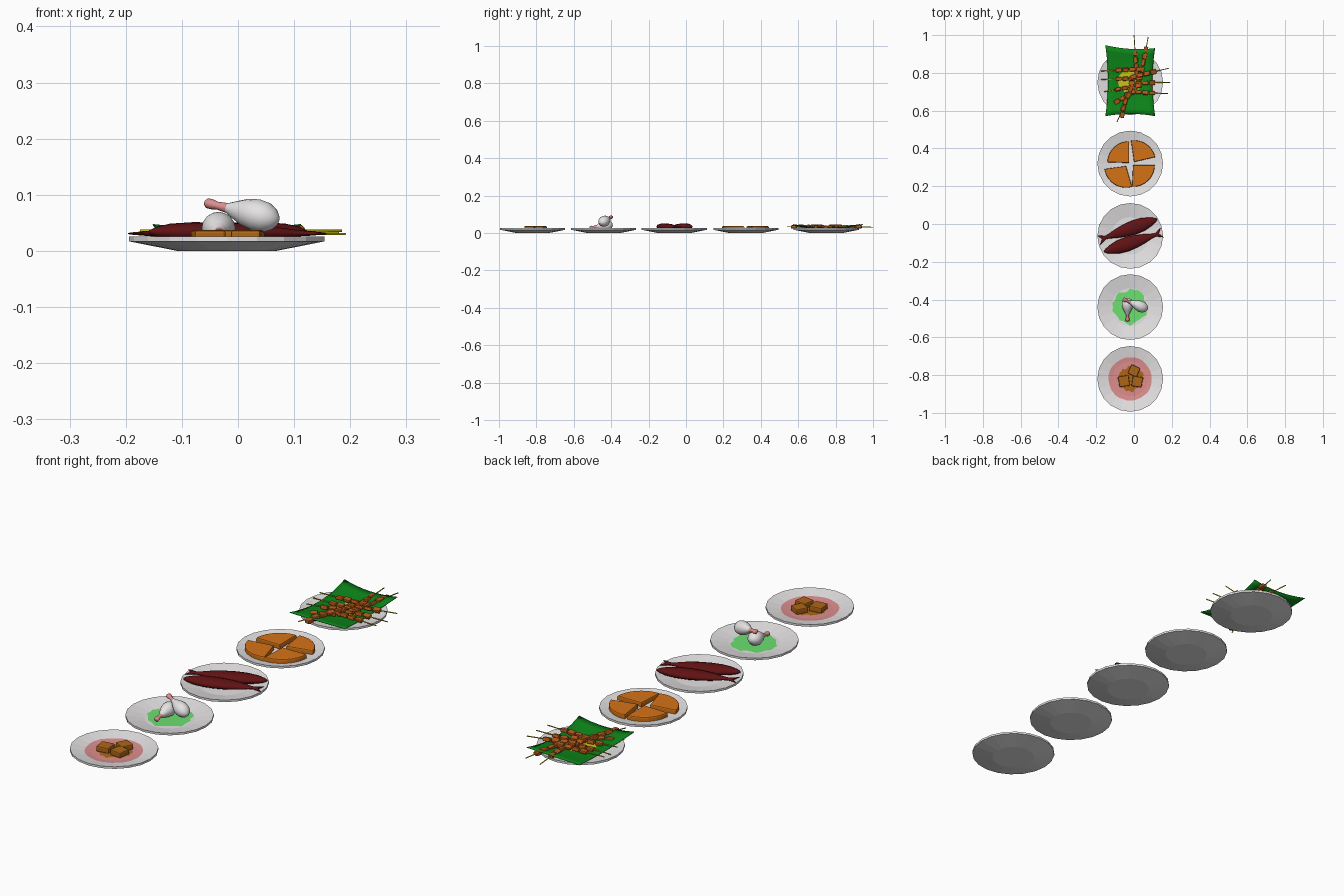
import bpy, bmesh, math, random
from mathutils import Vector, Matrix

if "Cube" in bpy.data.objects:
    bpy.data.objects.remove(bpy.data.objects["Cube"])

random.seed(4)
PX = -0.02  # shared x of all plate centres


def material(name, r, g, b):
    m = bpy.data.materials.new(name)
    m.diffuse_color = (r, g, b, 1)
    m.use_nodes = True
    m.node_tree.nodes["Principled BSDF"].inputs["Base Color"].default_value = m.diffuse_color
    return m


WHITE = material("white", 0.78, 0.76, 0.76)
PINK = material("pink", 0.72, 0.27, 0.27)
LIME = material("light_green", 0.15, 0.75, 0.16)
ORANGE = material("orange", 0.66, 0.17, 0.008)
BROWN = material("brown", 0.42, 0.13, 0.008)
MAROON = material("dark_red", 0.12, 0.006, 0.007)
LEAF = material("leaf_green", 0.004, 0.24, 0.01)
YELLOW = material("yellow", 0.58, 0.55, 0.01)
MEAT = material("grilled_meat", 0.46, 0.10, 0.01)


def finish(name, bm, mats, smooth=False, loc=(0, 0, 0)):
    bmesh.ops.recalc_face_normals(bm, faces=bm.faces)
    me = bpy.data.meshes.new(name)
    bm.to_mesh(me)
    bm.free()
    for m in mats:
        me.materials.append(m)
    for p in me.polygons:
        p.use_smooth = smooth
    ob = bpy.data.objects.new(name, me)
    ob.location = loc
    bpy.context.collection.objects.link(ob)
    return ob


def surface_z(r):
    """Height of the plate's upper surface at radius r."""
    return 0.012 + max(0, r - 0.1) / 0.074 * 0.014


def bridge(bm, a, b, mat=0):
    n = len(a)
    for i in range(n):
        bm.faces.new((a[i], a[(i + 1) % n], b[(i + 1) % n], b[i])).material_index = mat


def cap(bm, ring, co, mat=0):
    c = bm.verts.new(co)
    for i in range(len(ring)):
        bm.faces.new((ring[i], ring[(i + 1) % len(ring)], c)).material_index = mat


def plate(y):
    bm = bmesh.new()
    n = 20
    rings = [[bm.verts.new((r * math.cos(math.tau * i / n), r * math.sin(math.tau * i / n), z))
              for i in range(n)]
             for r, z in [(0.088, 0), (0.174, 0.017), (0.174, 0.026), (0.1, 0.012)]]
    for a, b in zip(rings, rings[1:]):
        bridge(bm, a, b)
    bm.faces.new(rings[0])
    bm.faces.new(rings[-1])
    finish("plate", bm, [WHITE], loc=(PX, y, 0))


def sauce(name, x, y, r, wobble, lift, mat, n=36):
    """Thin puddle that follows the plate surface."""
    bm = bmesh.new()
    radii = [r * (1 + random.uniform(-wobble, wobble)) for _ in range(n)]
    rings = []
    for k in (0.5, 0.8, 1.0):
        ring = []
        for i in range(n):
            q = radii[i] * k
            a = math.tau * i / n
            ring.append(bm.verts.new((q * math.cos(a), q * math.sin(a), surface_z(q) + lift)))
        rings.append(ring)
    for a, b in zip(rings, rings[1:]):
        bridge(bm, a, b)
    cap(bm, rings[0], (0, 0, 0.012 + lift))
    finish(name, bm, [mat], loc=(x, y, 0))


def loft(name, p0, p1, sections, mats, split=0, n=16, fork=0):
    """Elliptic sections (t, half width, half height) along p0-p1; t < split uses material 1."""
    p0, p1 = Vector(p0), Vector(p1)
    d = p1 - p0
    side = d.cross(Vector((0, 0, 1))).normalized()
    up = side.cross(d).normalized()
    bm = bmesh.new()
    rings = []
    for k, (t, w, h) in enumerate(sections):
        ring = []
        for i in range(n):
            a = math.tau * i / n
            back = fork * (1 - abs(math.cos(a))) if k == len(sections) - 1 else 0
            ring.append(bm.verts.new(p0 + d * (t - back) + side * w * math.cos(a) + up * h * math.sin(a)))
        rings.append(ring)
    for a, b, s in zip(rings, rings[1:], sections):
        bridge(bm, a, b, 1 if s[0] < split else 0)
    cap(bm, rings[0], p0 + d * sections[0][0], 1 if split else 0)
    cap(bm, rings[-1], p0 + d * (sections[-1][0] - fork))
    return finish(name, bm, mats, True)


def block(bm, size, matrix, bevel):
    vs = bmesh.ops.create_cube(bm, size=1, matrix=matrix @ Matrix.Diagonal((*size, 1)))["verts"]
    es = list({e for v in vs for e in v.link_edges})
    bmesh.ops.bevel(bm, geom=es, offset=bevel, segments=2, affect='EDGES', profile=0.5)


for y in (-0.82, -0.44, -0.063, 0.32, 0.75):
    plate(y)

# Tofu cubes in sauce
sauce("pink_sauce", PX, -0.82, 0.115, 0.015, 0.001, PINK)
sauce("tofu_glaze", -0.018, -0.82, 0.066, 0.14, 0.003, BROWN)
for x, y, s, ang in [(-0.053, -0.832, 0.056, 8), (0.0, -0.777, 0.052, -25), (0.017, -0.835, 0.054, -8)]:
    bm = bmesh.new()
    block(bm, (s, s, 0.024), Matrix.Translation((x, y, 0.025)) @ Matrix.Rotation(math.radians(ang), 4, 'Z'), 0.005)
    finish("tofu_cube", bm, [BROWN])

# Drumsticks with bare bone ends
sauce("green_sauce", PX, -0.44, 0.09, 0.10, 0.002, LIME, 28)
LEG = [(0, 0.006, 0.005), (0.03, 0.011, 0.009), (0.1, 0.011, 0.009), (0.16, 0.007, 0.007), (0.3, 0.009, 0.009),
       (0.42, 0.017, 0.017), (0.55, 0.025, 0.025), (0.7, 0.03, 0.029), (0.83, 0.028, 0.027),
       (0.93, 0.02, 0.019), (0.98, 0.011, 0.01), (1, 0.004, 0.004)]
loft("drumstick", (-0.034, -0.515, 0.028), (-0.035, -0.392, 0.046), LEG, [WHITE, PINK], 0.28)
loft("drumstick", (-0.058, -0.398, 0.086), (0.072, -0.452, 0.054), LEG, [WHITE, PINK], 0.28)

# Pair of fish, head to tail
FISH = [(0, 0.004, 0.003), (0.04, 0.013, 0.009), (0.12, 0.024, 0.015), (0.25, 0.035, 0.018), (0.4, 0.038, 0.018),
        (0.55, 0.033, 0.017), (0.7, 0.023, 0.013), (0.82, 0.012, 0.007), (0.88, 0.009, 0.005),
        (0.94, 0.018, 0.004), (1, 0.027, 0.003)]
loft("fish", (0.122, 0.025, 0.034), (-0.188, -0.085, 0.031), FISH, [MAROON], fork=0.06)
loft("fish", (-0.158, -0.147, 0.034), (0.150, -0.045, 0.031), FISH, [MAROON], fork=0.06)

# Quartered omelette
for x, y, a0, a1 in [(-0.026, 0.323, 90, 178), (0.0, 0.328, 13, 98), (-0.042, 0.307, 188, 286), (-0.005, 0.312, 267, 360)]:
    bm = bmesh.new()
    pts = [(x, y)]
    for i in range(11):
        a = math.radians(a0 + (a1 - a0) * i / 10)
        pts.append((x + 0.115 * math.cos(a), y + 0.115 * math.sin(a)))
    f = bm.faces.new([bm.verts.new((px, py, 0.017)) for px, py in pts])
    ext = bmesh.ops.extrude_face_region(bm, geom=[f])["geom"]
    top = [v for v in ext if isinstance(v, bmesh.types.BMVert)]
    bmesh.ops.translate(bm, verts=top, vec=(0, 0, 0.019))
    rim = [e for e in bm.edges if all(v in top for v in e.verts)]
    bmesh.ops.bevel(bm, geom=rim, offset=0.005, segments=2, affect='EDGES', profile=0.5)
    finish("omelette_wedge", bm, [ORANGE])

# Curled leaf under the skewers
bm = bmesh.new()
grid = []
for j in range(13):
    v = j / 6 - 1
    row = []
    for i in range(9):
        u = i / 4 - 1
        row.append(bm.verts.new((PX + u * (0.118 + 0.014 * v * v), 0.755 + v * (0.172 + 0.012 * u * u) - 0.008 * u * (v > 0) * v,
                                 0.02 + 0.018 * v * v + 0.008 * u * u)))
    grid.append(row)
for a, b in zip(grid, grid[1:]):
    for i in range(8):
        bm.faces.new((a[i], a[i + 1], b[i + 1], b[i]))
leaf = finish("leaf", bm, [LEAF], True)
leaf.modifiers.new("thickness", 'SOLIDIFY').thickness = 0.002
sauce("yellow_sauce", PX, 0.755, 0.092, 0.14, 0.0125, YELLOW, 30)

# Skewers: outer tip, inner tip, height
SKEWERS = [((0.0, 1.0), (0.015, 0.78)), ((0.075, 0.99), (0.04, 0.80)),
           ((0.185, 0.825), (-0.02, 0.775)), ((0.192, 0.75), (-0.03, 0.745)), ((0.18, 0.69), (-0.03, 0.70)),
           ((-0.175, 0.81), (0.045, 0.82)), ((-0.175, 0.765), (0.045, 0.772)), ((-0.16, 0.70), (0.04, 0.735)),
           ((-0.09, 0.54), (-0.01, 0.73)), ((-0.14, 0.62), (0.02, 0.71)), ((-0.065, 0.565), (-0.035, 0.70))]
for k, (outer, inner) in enumerate(SKEWERS):
    z = 0.03 + 0.003 * (k % 3)
    p0, p1 = Vector((*outer, z)), Vector((*inner, z + 0.002))
    loft("skewer_stick", p0, p1, [(0, 0.0022, 0.0022), (1, 0.0022, 0.0022)], [YELLOW], n=6)
    rot = (p1 - p0).to_track_quat('X', 'Z').to_matrix().to_4x4()
    length = (p1 - p0).length
    bm = bmesh.new()
    for i in range(4):
        t = 1 - (0.018 + i * 0.036) / length
        size = (0.031, random.uniform(0.017, 0.024), random.uniform(0.013, 0.017))
        twist = Matrix.Rotation(random.uniform(-0.3, 0.3), 4, 'X')
        block(bm, size, Matrix.Translation(p0.lerp(p1, t)) @ rot @ twist, 0.004)
    finish("skewer_meat", bm, [MEAT])
